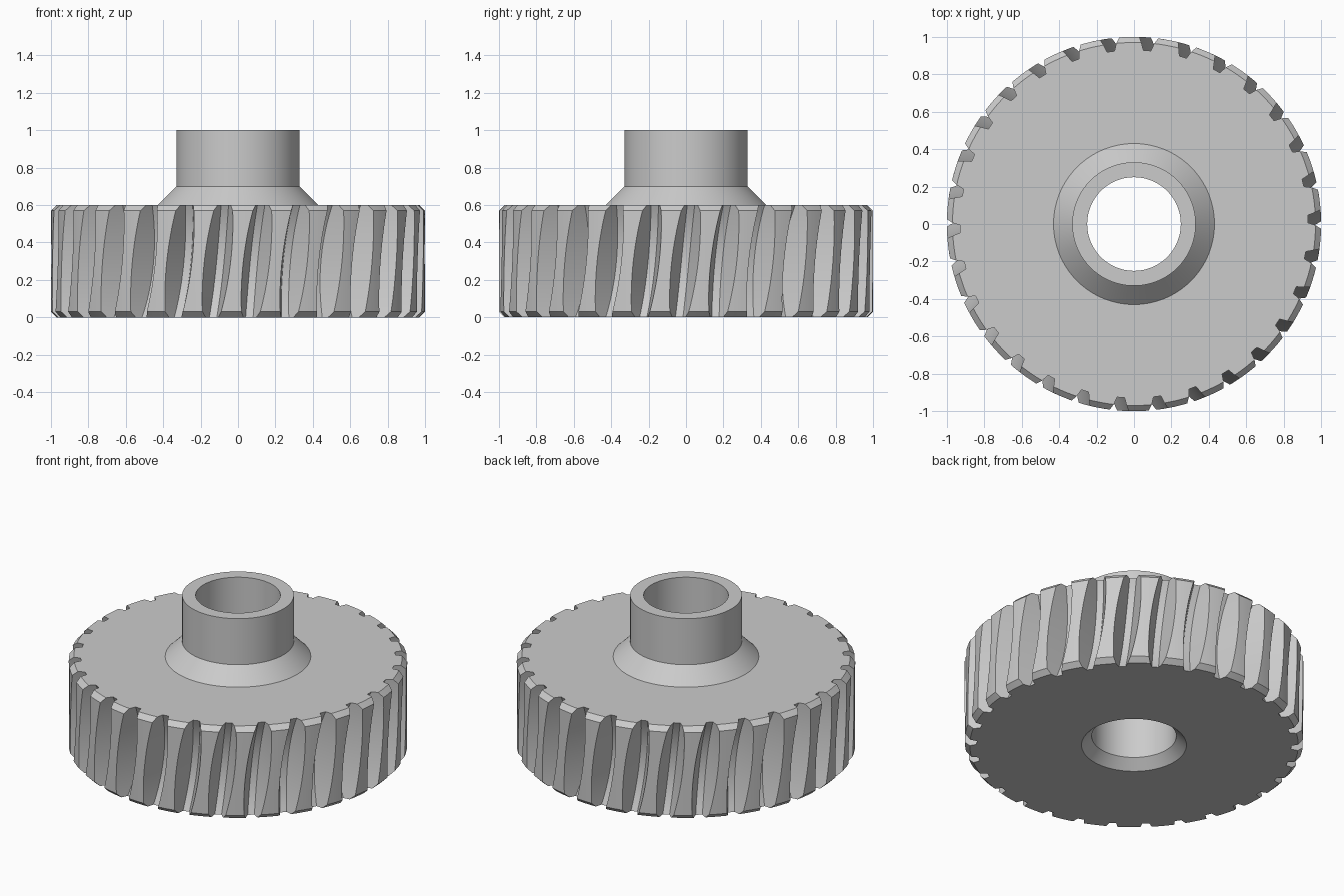
import bpy, bmesh
from math import sin, cos, pi, radians, sqrt, tan

cube = bpy.data.objects.get("Cube")
if cube:
    bpy.data.objects.remove(cube, do_unlink=True)

TEETH = 30
HEIGHT = 0.6
CHAMFER = 0.03
ROOT = 0.86            # groove floor radius at mid height
WORM = 0.68            # radius of the throat curve
FLOOR_HALF = 0.02      # half width of the groove floor
SLOPE = tan(radians(20))
TWIST = radians(3.9)   # total turn of a groove from bottom to top
PHASE = radians(-0.3)
PER_TOOTH = 8


def toothed_ring(z):
    """One horizontal slice through the teeth."""
    off = z - HEIGHT / 2
    root = ROOT + WORM - sqrt(WORM ** 2 - off ** 2)
    tip = 1 - max(0, CHAMFER - z, z - (HEIGHT - CHAMFER))
    floor = FLOOR_HALF / root
    edge = (FLOOR_HALF + (tip - root) * SLOPE) / tip
    pitch = 2 * pi / TEETH
    land = pitch - 2 * edge
    points = []
    for i in range(TEETH):
        middle = i * pitch + PHASE + TWIST * off / HEIGHT
        outline = [(root, -floor), (root, floor)]
        outline += [(tip, edge + land * k / 5) for k in range(6)]
        points += [(r * cos(middle + a), r * sin(middle + a), z) for r, a in outline]
    return points


def round_ring(radius, z):
    count = TEETH * PER_TOOTH
    shift = 2.5   # line the ring up with the tooth outline
    return [(radius * cos(2 * pi * (i - shift + 2) / count),
             radius * sin(2 * pi * (i - shift + 2) / count), z) for i in range(count)]


# Throated teeth from bottom to top
steps = 16
levels = [0] + [CHAMFER + (HEIGHT - 2 * CHAMFER) * i / steps for i in range(steps + 1)] + [HEIGHT]
rings = [toothed_ring(z) for z in levels]

# Hub flare, sleeve, bore and countersink
rings += [round_ring(r, z) for r, z in
          [(0.43, 0.6), (0.33, 0.7), (0.33, 1.0), (0.25, 1.0), (0.25, 0.06), (0.31, 0)]]

# Loft all rings into one closed solid
bm = bmesh.new()
loops = [[bm.verts.new(p) for p in ring] for ring in rings]
for lower, upper in zip(loops, loops[1:] + loops[:1]):
    n = len(lower)
    for i in range(n):
        j = (i + 1) % n
        bm.faces.new((lower[i], lower[j], upper[j], upper[i]))
bmesh.ops.recalc_face_normals(bm, faces=bm.faces)
mesh = bpy.data.meshes.new("worm_wheel")
bm.to_mesh(mesh)
bm.free()
wheel = bpy.data.objects.new("worm_wheel", mesh)
bpy.context.collection.objects.link(wheel)

# Plain grey metal
grey = bpy.data.materials.new("grey_metal")
grey.use_nodes = True
colour = (0.6, 0.6, 0.6, 1)
grey.diffuse_color = colour
grey.node_tree.nodes["Principled BSDF"].inputs["Base Color"].default_value = colour
mesh.materials.append(grey)

bpy.ops.object.select_all(action='DESELECT')
wheel.select_set(True)
bpy.context.view_layer.objects.active = wheel
bpy.ops.object.shade_smooth_by_angle(angle=radians(20))
